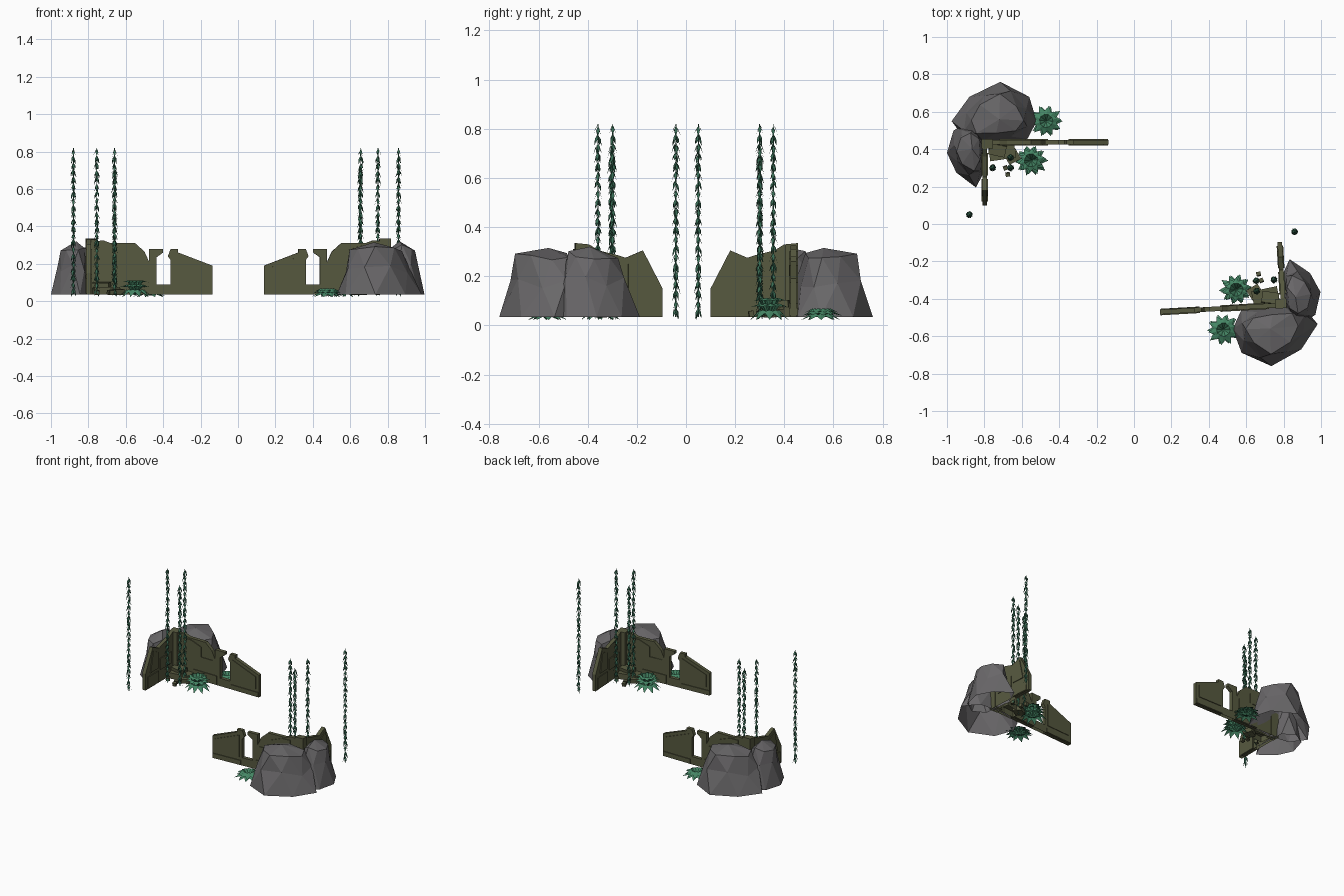
import bpy, bmesh, math, random
from mathutils import Vector, Matrix

if "Cube" in bpy.data.objects:
    bpy.data.objects.remove(bpy.data.objects["Cube"])

random.seed(4)
# second ruin is the first one turned about half a revolution
TURN = Matrix.Translation((-0.023, -0.042, 0)) @ Matrix.Rotation(math.radians(183.3), 4, 'Z')


def mat(name, c):
    m = bpy.data.materials.new(name)
    m.diffuse_color = (*c, 1)
    m.use_nodes = True
    m.node_tree.nodes["Principled BSDF"].inputs["Base Color"].default_value = m.diffuse_color
    return m


STONE = mat("mossy_stone", (0.095, 0.1, 0.05))
ROCK = mat("grey_rock", (0.14, 0.135, 0.14))
FERN = mat("fern_green", (0.06, 0.24, 0.13))
VINE = mat("vine_green", (0.04, 0.15, 0.09))


def finish(bm, name, material):
    if material in (STONE, ROCK):
        bmesh.ops.recalc_face_normals(bm, faces=bm.faces)
        # undersides are open
        low = [f for f in bm.faces if all(abs(v.co.z - .035) < .001 for v in f.verts)]
        bmesh.ops.delete(bm, geom=low, context='FACES_ONLY')
    me = bpy.data.meshes.new(name)
    bm.to_mesh(me)
    bm.free()
    me.materials.append(material)
    for suffix, m in (("_left", Matrix.Identity(4)), ("_right", TURN)):
        ob = bpy.data.objects.new(name + suffix, me)
        ob.matrix_world = m
        bpy.context.collection.objects.link(ob)


def slab(bm, profile, axis, lo, hi):
    """Extrude a (u, z) profile along axis 'x' or 'y' from lo to hi."""
    def p(u, z):
        return (u, lo, z) if axis == 'y' else (lo, u, z)
    f = bm.faces.new([bm.verts.new(p(*q)) for q in profile])
    r = bmesh.ops.extrude_face_region(bm, geom=[f])
    d = Vector((0, hi - lo, 0) if axis == 'y' else (hi - lo, 0, 0))
    bmesh.ops.translate(bm, vec=d, verts=[v for v in r['geom'] if isinstance(v, bmesh.types.BMVert)])


def block(bm, c, s, rot=0, tilt=0):
    m = (Matrix.Translation(c) @ Matrix.Rotation(rot, 4, 'Z') @ Matrix.Rotation(tilt, 4, 'X')
         @ Matrix.Diagonal((*s, 1)))
    bmesh.ops.create_cube(bm, size=1, matrix=m)


def rect(a, b, c, d):
    return [(a, c), (b, c), (b, d), (a, d)]


# long wall with broken window
bm = bmesh.new()
slab(bm, [(-.81, .035), (-.137, .035), (-.137, .19), (-.32, .26), (-.32, .28), (-.36, .28), (-.375, .24),
          (-.36, .22), (-.36, .09), (-.435, .09), (-.435, .235), (-.40, .26), (-.40, .28), (-.475, .28),
          (-.475, .21), (-.50, .265), (-.55, .31), (-.68, .31), (-.72, .325), (-.81, .315)], 'y', .425, .45)
for r, lo, hi in ((rect(-.35, -.14, .04, .07), .42, .455),
                  ([(-.34, .09), (-.16, .09), (-.16, .175), (-.34, .245)], .421, .455),
                  (rect(-.64, -.46, .04, .10), .42, .455),
                  (rect(-.60, -.49, .12, .20), .421, .455),
                  ([(-.72, .2), (-.58, .2), (-.58, .27), (-.66, .3), (-.72, .3)], .42, .455)):
    slab(bm, r, 'y', lo, hi)
finish(bm, "long_wall", STONE)

# short wall and corner pier
bm = bmesh.new()
slab(bm, [(.10, .035), (.45, .035), (.45, .33), (.40, .33), (.36, .305), (.28, .285), (.25, .275),
          (.18, .305), (.10, .15)], 'x', -.81, -.785)
for r in (rect(.12, .24, .04, .12), rect(.26, .38, .12, .2), [(.15, .14), (.24, .14), (.24, .25), (.18, .28)]):
    slab(bm, r, 'x', -.815, -.78)
slab(bm, [(.405, .035), (.455, .035), (.455, .335), (.405, .33)], 'x', -.815, -.755)
finish(bm, "short_wall", STONE)

# fallen stones in the corner
bm = bmesh.new()
block(bm, (-.705, .385, .055), (.14, .08, .04), .15)
block(bm, (-.73, .395, .085), (.09, .06, .03), -.2, .1)
block(bm, (-.65, .36, .05), (.07, .06, .03), .5, .1)
for x, y in ((-.687, .30), (-.675, .265), (-.755, .305)):
    block(bm, (x, y, .047), (.024, .02, .024), random.uniform(0, 1.5), .2)
finish(bm, "rubble", STONE)


def boulder(name, outline, apex, levels):
    """Open-bottomed boulder of rough triangulated rings."""
    bm = bmesh.new()
    n = len(outline)
    A = Vector(apex)
    rings = []
    for k, (s, z) in enumerate(levels):
        ring = []
        for i in range(n):
            p, q = Vector(outline[i]), Vector(outline[(i + 1) % n])
            w = A.xy + (p.lerp(q, .4 * (k % 2)) - A.xy) * (s + (random.uniform(-.07, .07) if k else 0))
            ring.append(bm.verts.new((*w, z + (random.uniform(-.022, .022) if k else 0))))
        rings.append(ring)
    for k, (lo, hi) in enumerate(zip(rings, rings[1:])):
        for i in range(n):
            j = (i + 1) % n
            if k % 2 == 0:
                bm.faces.new((lo[i], lo[j], hi[i]))
                bm.faces.new((lo[j], hi[j], hi[i]))
            else:
                bm.faces.new((lo[i], lo[j], hi[j]))
                bm.faces.new((lo[i], hi[j], hi[i]))
    top = bm.verts.new(A)
    for i in range(n):
        bm.faces.new((rings[-1][i], rings[-1][(i + 1) % n], top))
    finish(bm, name, ROCK)


# boulders leaning on the outside of the corner
boulder("large_boulder", [(-.975, .55), (-.88, .68), (-.715, .76), (-.56, .68), (-.52, .55), (-.57, .455),
                          (-.75, .43), (-.90, .45)], (-.72, .56, .315), [(1, .035), (.86, .17), (.63, .275)])
boulder("small_boulder", [(-1, .38), (-.965, .5), (-.88, .55), (-.80, .50), (-.79, .30), (-.845, .195),
                          (-.95, .275)], (-.865, .40, .32), [(1, .035), (.83, .18), (.6, .28)])


def leaf(bm, o, ang, length, width, rise, tip, fold):
    """Four-triangle folded leaf starting at o."""
    d = Vector((math.cos(ang), math.sin(ang), 0))
    s = Vector((-d.y, d.x, 0)) * width
    up = Vector((0, 0, 1))
    a = bm.verts.new(o)
    m = bm.verts.new(o + d * length * .5 + up * (rise + fold))
    l = bm.verts.new(o + d * length * .5 + s + up * rise)
    r = bm.verts.new(o + d * length * .5 - s + up * rise)
    t = bm.verts.new(o + d * length + up * tip)
    for f in ((a, m, l), (a, r, m), (m, t, l), (m, r, t)):
        bm.faces.new(f)


# ferns: rosettes of arching leaves
for name, c, high in (("low_fern", (-.47, .55, .03), .028), ("tall_fern", (-.55, .34, .03), .065)):
    bm = bmesh.new()
    for layer, (ln, k) in enumerate(((.09, .4), (.085, .8), (.07, 1.15))):
        for i in range(10):
            leaf(bm, Vector(c), i * math.tau / 10 + layer * .12, ln * random.uniform(.9, 1.04), .022,
                 high * k, high * k * 1.15 - .015 if layer else -.008, .007)
    finish(bm, name, FERN)

# hanging vines: thin stem with whorls of drooping leaves
for j, (x, y, top) in enumerate(((-.88, .05, .82), (-.755, .30, .82), (-.66, .30, .73), (-.66, .355, .82))):
    bm = bmesh.new()
    h = top - .035
    bmesh.ops.create_cone(bm, segments=4, radius1=.003, radius2=.002, depth=h,
                          matrix=Matrix.Translation((x, y, .035 + h / 2)))
    n = 21
    for k in range(n):
        z = top - k * (h - .04) / (n - 1)
        for i in range(4):
            leaf(bm, Vector((x, y, z + random.uniform(-.012, 0))), k * .9 + i * math.tau / 4,
                 random.uniform(.012, .02), .007, -.018, -random.uniform(.036, .048), .004)
    finish(bm, "vine_%d" % (j + 1), VINE)
